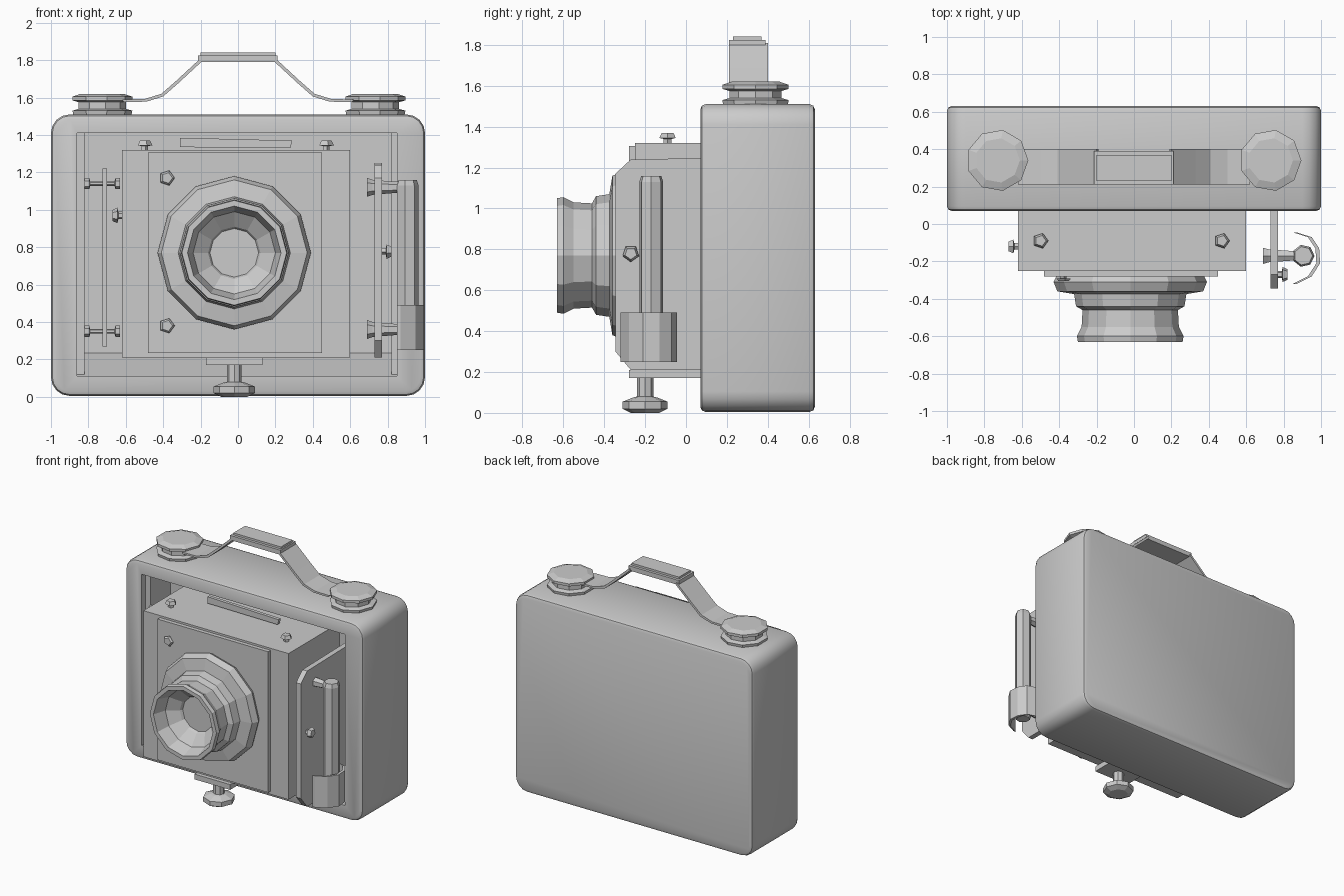
import bpy, bmesh, math
from mathutils import Matrix, Vector

if "Cube" in bpy.data.objects:
    bpy.data.objects.remove(bpy.data.objects["Cube"])

grey = bpy.data.materials.new("plain grey")
grey.diffuse_color = (0.6, 0.6, 0.6, 1)
grey.use_nodes = True
grey.node_tree.nodes["Principled BSDF"].inputs["Base Color"].default_value = grey.diffuse_color


def finish(name, bm):
    bmesh.ops.recalc_face_normals(bm, faces=bm.faces)
    me = bpy.data.meshes.new(name)
    bm.to_mesh(me)
    bm.free()
    me.materials.append(grey)
    ob = bpy.data.objects.new(name, me)
    bpy.context.collection.objects.link(ob)
    return ob


def prism(name, axis, pts, a, b):
    """Extrude a 2D outline along an axis from a to b."""
    place = {"x": lambda p, t: (t, p[0], p[1]),
             "y": lambda p, t: (p[0], t, p[1]),
             "z": lambda p, t: (p[0], p[1], t)}[axis]
    bm = bmesh.new()
    lo = [bm.verts.new(place(p, a)) for p in pts]
    hi = [bm.verts.new(place(p, b)) for p in pts]
    bm.faces.new(lo)
    bm.faces.new(hi[::-1])
    n = len(pts)
    for i in range(n):
        j = (i + 1) % n
        bm.faces.new((lo[i], lo[j], hi[j], hi[i]))
    return finish(name, bm)


def box(name, x0, x1, y0, y1, z0, z1):
    return prism(name, "z", [(x0, y0), (x1, y0), (x1, y1), (x0, y1)], z0, z1)


def lathe(name, profile, sides, loc, axis=(0, 0, 1)):
    """Spin (radius, height) points around an axis through loc."""
    rot = Vector((0, 0, 1)).rotation_difference(Vector(axis)).to_matrix().to_4x4()
    bm = bmesh.new()
    rings = []
    for r, h in profile:
        rings.append([bm.verts.new((r * math.cos(math.tau * k / sides),
                                    r * math.sin(math.tau * k / sides), h))
                      for k in range(sides)])
    for lo, hi in zip(rings, rings[1:]):
        for i in range(sides):
            j = (i + 1) % sides
            bm.faces.new((lo[i], lo[j], hi[j], hi[i]))
    bm.faces.new(rings[0])
    bm.faces.new(rings[-1])
    bm.transform(Matrix.Translation(loc) @ rot)
    return finish(name, bm)


def sheet(line, dx, dy):
    """Closed outline of a thin sheet following a line."""
    return line + [(x + dx, y + dy) for x, y in reversed(line)]


# Case: rounded rectangle with softened rims and a recess in the front
R = 0.1
outline = []
for cx, cz, start in ((0.9, 1.41, 0), (-0.9, 1.41, 90), (-0.9, 0.105, 180), (0.9, 0.105, 270)):
    for k in range(5):
        t = math.radians(start + 22.5 * k)
        outline.append((cx + R * math.cos(t), cz + R * math.sin(t)))
case = prism("case", "y", outline, 0.07, 0.63)
cutter = box("recess_cutter", -0.86, 0.85, -0.1, 0.36, 0.11, 1.41)
cutter.hide_render = True
bevel = case.modifiers.new("rim", "BEVEL")
bevel.width, bevel.segments = 0.025, 2
bevel.limit_method, bevel.angle_limit = "ANGLE", math.radians(60)
cut = case.modifiers.new("recess", "BOOLEAN")
cut.operation, cut.solver, cut.object = "DIFFERENCE", "EXACT", cutter
bpy.context.view_layer.objects.active = case
case.select_set(True)
for m in ("rim", "recess"):
    bpy.ops.object.modifier_apply(modifier=m)
bpy.ops.object.shade_smooth_by_angle(angle=math.radians(35))
bpy.data.objects.remove(cutter)

# Sloping floor and side lips of the recess
prism("recess_floor", "x", [(0.09, 0.105), (0.37, 0.105), (0.37, 0.24)], -0.86, 0.85)
box("recess_lip_left", -0.87, -0.82, 0.12, 0.37, 0.1, 1.42)
box("recess_lip_right", 0.82, 0.86, 0.12, 0.37, 0.1, 1.42)

# Front housing, lens board and fittings
box("front_housing", -0.62, 0.6, -0.25, 0.37, 0.21, 1.32)
box("lens_board", -0.48, 0.45, -0.28, -0.24, 0.235, 1.305)
prism("top_plate", "y", [(-0.31, 1.335), (0.28, 1.33), (0.29, 1.37), (-0.31, 1.385)], 0.075, 0.1)
box("tripod_plate", -0.17, 0.13, -0.28, 0.1, 0.17, 0.21)

# Lens with flange, flared barrel and hollow front
lathe("lens", [(0.39, 0.27), (0.41, 0.31), (0.39, 0.36), (0.3, 0.375), (0.29, 0.44),
               (0.255, 0.46), (0.26, 0.55), (0.285, 0.6), (0.28, 0.63), (0.25, 0.63),
               (0.22, 0.53), (0.14, 0.47), (0.13, 0.45)],
      12, (-0.02, 0, 0.77), (0, -1, 0))

# Small screws on the board and housing
screw = [(0.02, 0), (0.02, 0.02), (0.042, 0.025), (0.03, 0.05)]
for i, z in enumerate((1.17, 0.38)):
    lathe(f"board_screw_{i}", [(r, h * 0.5) for r, h in screw], 5, (-0.38, -0.28, z), (0, -1, 0))
for i, x in enumerate((-0.5, 0.47)):
    lathe(f"top_screw_{i}", screw, 5, (x, -0.09, 1.32))
lathe("side_screw", screw, 6, (-0.62, -0.12, 0.97), (-1, 0, 0))

# Bottom tripod knob
lathe("bottom_knob", [(0.07, 0), (0.11, 0.02), (0.11, 0.055), (0.06, 0.075), (0.04, 0.08), (0.04, 0.18)],
      8, (-0.02, -0.2, 0))

# Top knobs, strap arms and grip
for s, side in ((-1, "left"), (1, "right")):
    lathe(f"top_knob_{side}", [(0.16, 0), (0.165, 0.025), (0.13, 0.035), (0.13, 0.07),
                               (0.165, 0.08), (0.165, 0.1), (0.12, 0.115)],
          9, (s * 0.73, 0.34, 1.505))
    arm = [(0.62, 1.59), (0.5, 1.592), (0.41, 1.62), (0.33, 1.69), (0.2, 1.81)]
    prism(f"strap_{side}", "y", sheet([(s * x, z) for x, z in arm], -s * 0.01, -0.014), 0.21, 0.4)
box("strap_grip", -0.215, 0.21, 0.21, 0.39, 1.79, 1.825)
box("strap_grip_pad", -0.2, 0.2, 0.23, 0.37, 1.82, 1.84)

# Right side board with cut corners, clips and tube
prism("side_board", "x", [(0.3, 0.21), (-0.27, 0.21), (-0.345, 0.3), (-0.345, 1.17), (-0.27, 1.24), (0.3, 1.25)],
      0.73, 0.77)
tube = (0.905, -0.17)
lathe("side_tube", [(0.05, 0.27), (0.06, 0.3), (0.06, 1.13), (0.05, 1.16)], 7, (*tube, 0))
for i, z in enumerate((1.12, 0.36)):
    lathe(f"tube_clip_{i}", [(0.05, 0), (0.04, 0.03), (0.03, 0.15)], 6, (0.69, tube[1], z), (1, 0, 0))
    lathe(f"tube_arm_{i}", [(0.03, 0), (0.03, 0.15)], 6, (0.75, tube[1], z), (1, 0, 0))
shell = [(0.87, -0.045), (0.95, -0.07), (0.99, -0.13), (0.995, -0.21), (0.95, -0.28), (0.87, -0.32)]
prism("tube_guard", "z", sheet(shell, -0.02, 0), 0.25, 0.49)
lathe("side_pin", screw, 5, (0.77, -0.27, 0.78), (1, 0, 0))

# Left hinge board and pins inside the recess
box("hinge_board", -0.725, -0.7, 0.09, 0.34, 0.27, 1.22)
for i, z in enumerate((1.14, 0.35)):
    lathe(f"hinge_pin_{i}", [(0.03, 0), (0.03, 0.025), (0.012, 0.03), (0.012, 0.16), (0.03, 0.165), (0.03, 0.19)],
          6, (-0.82, 0.12, z), (1, 0, 0))
